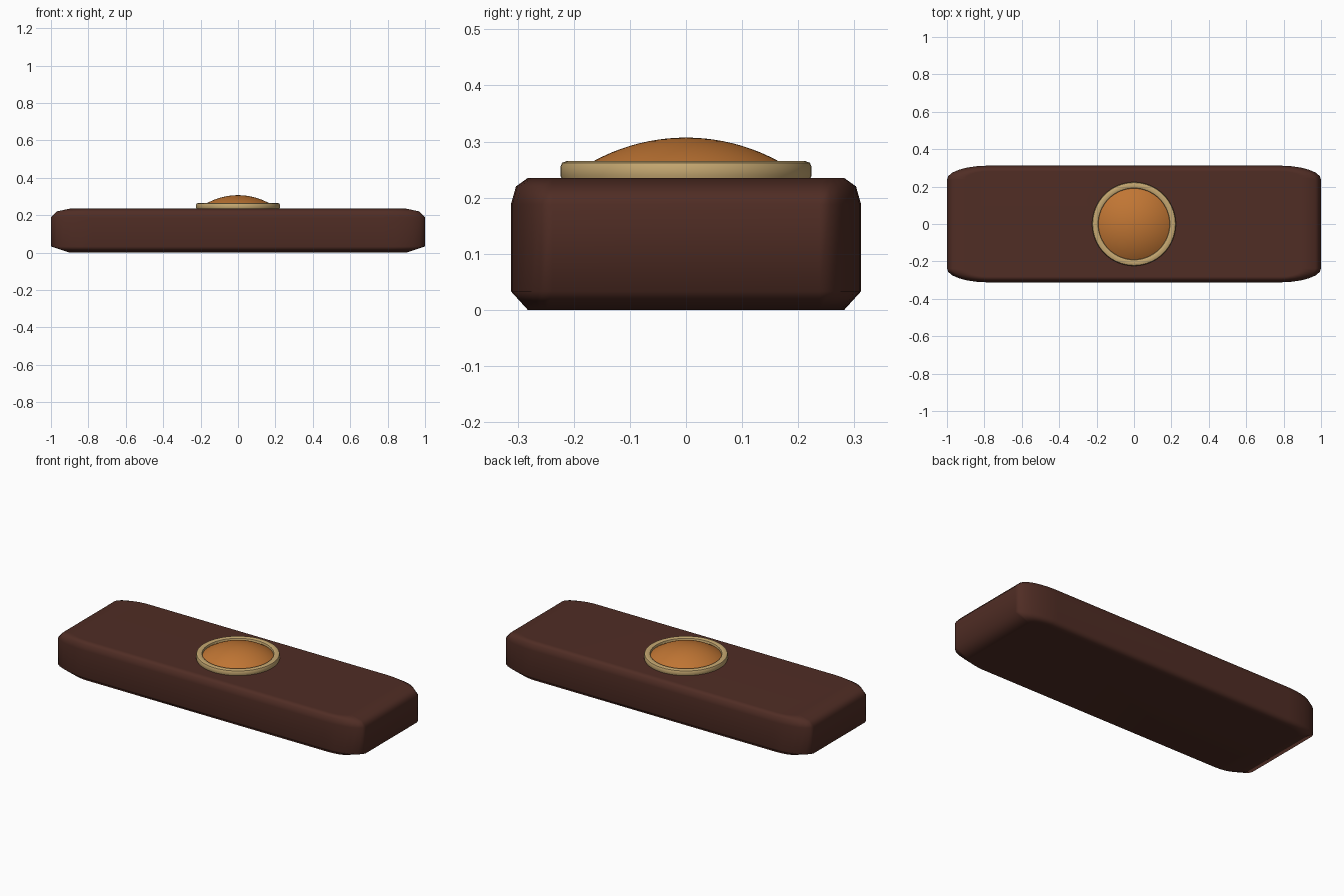
import bpy, bmesh, math

cube = bpy.data.objects.get("Cube")
if cube:
    bpy.data.objects.remove(cube, do_unlink=True)


def material(name, rgb):
    m = bpy.data.materials.new(name)
    m.use_nodes = True
    m.diffuse_color = (*rgb, 1)
    bsdf = m.node_tree.nodes["Principled BSDF"]
    bsdf.inputs["Base Color"].default_value = (*rgb, 1)
    bsdf.inputs["Roughness"].default_value = 0.6
    return m


def loft(name, rings, mat, angle, closed=False):
    """Bridge equal-length rings of points; cap the ends unless closed."""
    bm = bmesh.new()
    loops = [[bm.verts.new(p) for p in ring] for ring in rings]
    n = len(loops[0])
    pairs = list(zip(loops, loops[1:]))
    if closed:
        pairs.append((loops[-1], loops[0]))
    for a, b in pairs:
        for i in range(n):
            j = (i + 1) % n
            bm.faces.new((a[i], a[j], b[j], b[i]))
    if not closed:
        bm.faces.new(loops[0][::-1])
        bm.faces.new(loops[-1])
    bmesh.ops.recalc_face_normals(bm, faces=bm.faces)
    mesh = bpy.data.meshes.new(name)
    bm.to_mesh(mesh)
    bm.free()
    mesh.materials.append(mat)
    obj = bpy.data.objects.new(name, mesh)
    bpy.context.collection.objects.link(obj)
    bpy.ops.object.select_all(action="DESELECT")
    obj.select_set(True)
    bpy.context.view_layer.objects.active = obj
    bpy.ops.object.shade_smooth_by_angle(angle=math.radians(angle))
    return obj


def circle(r, z, n=64):
    return [(r * math.cos(math.tau * i / n), r * math.sin(math.tau * i / n), z)
            for i in range(n)]


def rounded_plan(inset_x, inset_y, z, steps=6):
    """Rectangle with elliptical corners around fixed corner centres."""
    rx, ry = 0.22 - inset_x, 0.074 - inset_y
    pts = []
    for q, (sx, sy) in enumerate([(1, 1), (-1, 1), (-1, -1), (1, -1)]):
        for k in range(steps + 1):
            a = (q + k / steps) * math.pi / 2
            pts.append((sx * 0.78 + rx * math.cos(a),
                        sy * 0.238 + ry * math.sin(a), z))
    return pts


wood = material("dark brown", (0.08, 0.026, 0.018))
brass = material("pale brass", (0.56, 0.39, 0.165))
amber = material("amber", (0.53, 0.18, 0.034))

# Bar body: chamfered underneath, rounded on top
body = loft("bar_body", [rounded_plan(*r) for r in (
    (0.10, 0.030, 0), (0, 0, 0.033), (0, 0, 0.188),
    (0.03, 0.009, 0.22), (0.10, 0.030, 0.235))], wood, 80)
body.modifiers.new("Even shading", "WEIGHTED_NORMAL")

# Raised rim around the button
loft("button_rim", [circle(*p) for p in (
    (0.19, 0.225), (0.218, 0.225), (0.224, 0.24), (0.224, 0.254),
    (0.221, 0.262), (0.213, 0.265), (0.198, 0.265), (0.192, 0.262),
    (0.19, 0.256))], brass, 40, closed=True)

# Domed button: a shallow spherical cap
R, top = 0.345, 0.307
dome = [circle(0.2, 0.228)]
for k in range(12):
    r = 0.2 * (1 - k / 12)
    dome.append(circle(r, top - R + math.sqrt(R * R - r * r)))
dome.append(circle(0.002, top))
loft("button_dome", dome, amber, 40)
